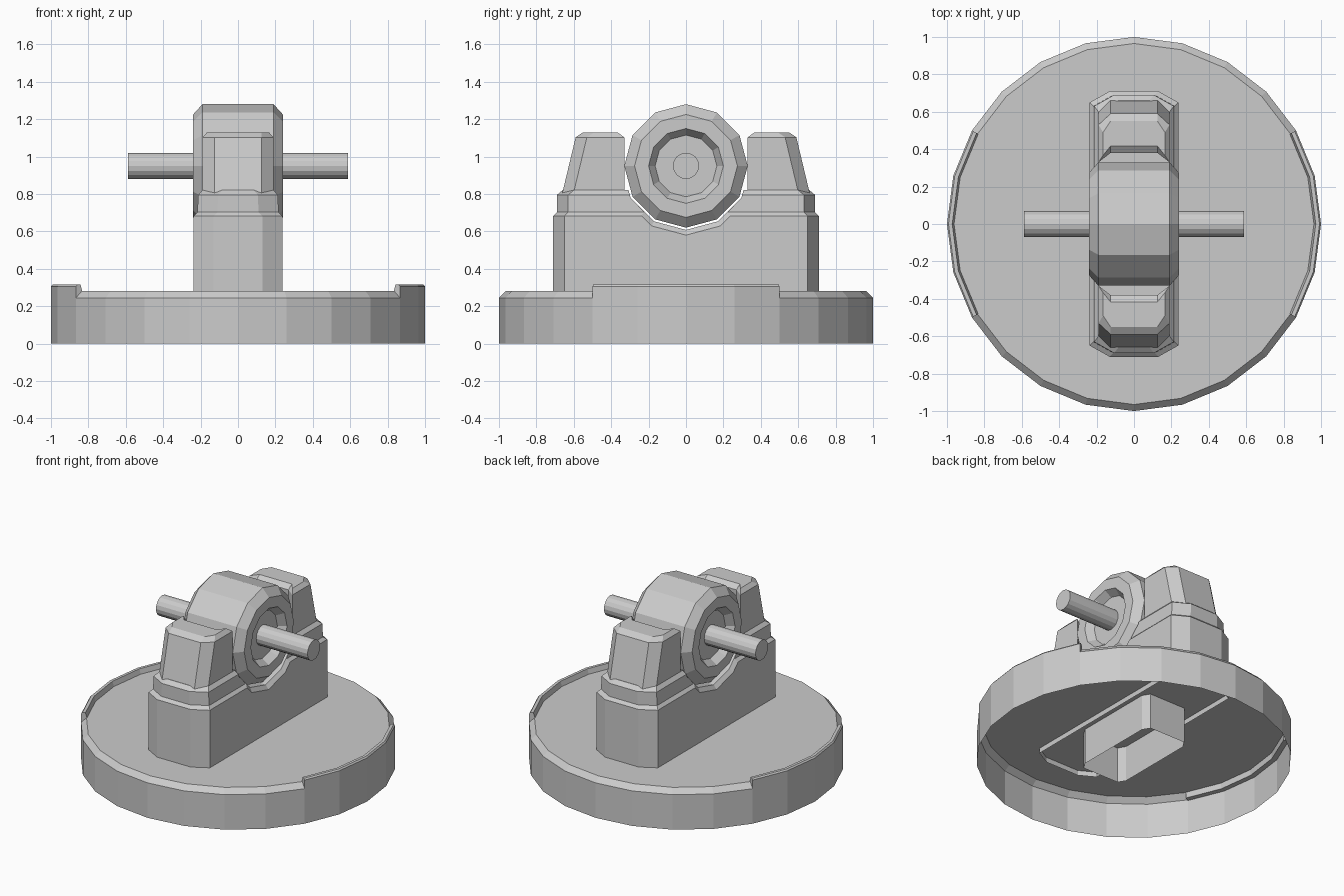
import bpy, bmesh
from math import cos, sin, pi, radians

if "Cube" in bpy.data.objects:
    bpy.data.objects.remove(bpy.data.objects["Cube"])


def loft(name, rings, cap_start=True, cap_end=True):
    """Skin a list of equal-length closed point rings."""
    bm = bmesh.new()
    vs = [[bm.verts.new(p) for p in ring] for ring in rings]
    n = len(vs[0])
    for a, b in zip(vs, vs[1:]):
        for i in range(n):
            j = (i + 1) % n
            bm.faces.new((a[i], a[j], b[j], b[i]))
    if cap_start:
        bm.faces.new(vs[0][::-1])
    if cap_end:
        bm.faces.new(vs[-1])
    bmesh.ops.recalc_face_normals(bm, faces=bm.faces)
    me = bpy.data.meshes.new(name)
    bm.to_mesh(me)
    bm.free()
    ob = bpy.data.objects.new(name, me)
    bpy.context.collection.objects.link(ob)
    return ob


def disc_z(r, z, n):
    return [(r * cos(2 * pi * i / n), r * sin(2 * pi * i / n), z) for i in range(n)]


def disc_x(x, r, n, zc=0.95):
    return [(x, r * cos(2 * pi * i / n), zc + r * sin(2 * pi * i / n)) for i in range(n)]


def octagon(x, y, z, cx=0.107, cy=0.06):
    q = [(x, y - cy), (x - cx, y), (cx - x, y), (-x, y - cy)]
    return [(a, b, z) for a, b in q] + [(-a, -b, z) for a, b in q]


# Round base, open underneath
loft("base", [disc_z(1, 0, 24), disc_z(1, 0.245, 24), disc_z(0.965, 0.28, 24)], cap_start=False)

# Raised rim segments on the left and right
section = [(1, 0.24), (1, 0.305), (0.992, 0.315), (0.972, 0.315), (0.962, 0.28), (0.965, 0.24)]
for name, mid in (("rim_right", 0), ("rim_left", 180)):
    loft(name, [[(r * cos(radians(mid + a)), r * sin(radians(mid + a)), z) for r, z in section]
                for a in (-30, -15, 0, 15, 30)])

# Stepped pedestal with a cradle cut for the wheel
pedestal = loft("pedestal", [octagon(0.237, 0.71, 0.245), octagon(0.237, 0.71, 0.683),
                             octagon(0.217, 0.69, 0.703), octagon(0.213, 0.69, 0.795),
                             octagon(0.19, 0.66, 0.82)])
cutter = loft("cradle_cutter", [disc_x(x, r, 12) for x, r in
                                ((-0.4, 0.37), (-0.237, 0.37), (-0.215, 0.342),
                                 (0.215, 0.342), (0.237, 0.37), (0.4, 0.37))])
mod = pedestal.modifiers.new("cradle", 'BOOLEAN')
mod.operation = 'DIFFERENCE'
mod.solver = 'EXACT'
mod.object = cutter
bpy.context.view_layer.objects.active = pedestal
pedestal.select_set(True)
bpy.ops.object.modifier_apply(modifier="cradle")
bpy.data.objects.remove(cutter)

# Open the pedestal's underside
bm = bmesh.new()
bm.from_mesh(pedestal.data)
bmesh.ops.delete(bm, geom=[f for f in bm.faces if f.calc_center_median().z < 0.25],
                 context='FACES_ONLY')
bm.to_mesh(pedestal.data)
bm.free()

# Socket hanging below the base plate
loft("socket", [octagon(0.17, 0.33, 0.03, 0.03, 0.05), octagon(0.17, 0.33, 0.5, 0.03, 0.05)],
     cap_start=False)


# Tapered towers in front of and behind the wheel
def tower_ring(s, z, yo, x=0.19, inset=0.0):
    xm = 0.125
    half = [(x, 0.33 + inset), (x, yo - 0.06), (xm, yo), (-xm, yo), (-x, yo - 0.06),
            (-x, 0.33 + inset), (-xm, 0.38 + inset), (xm, 0.38 + inset)]
    return [(a, b * s, z) for a, b in half]


for name, s in (("tower_front", -1), ("tower_back", 1)):
    loft(name, [tower_ring(s, 0.79, 0.665), tower_ring(s, 1.103, 0.59),
                tower_ring(s, 1.13, 0.55, 0.165, 0.037)])

# Twelve-sided wheel with recessed hubs, and its axle
side = [(0.19, 0.165), (0.24, 0.2), (0.24, 0.275), (0.19, 0.33)]
loft("wheel", [disc_x(-x, r, 12) for x, r in side] + [disc_x(x, r, 12) for x, r in side[::-1]])
loft("axle", [disc_x(-0.587, 0.07, 16), disc_x(0.587, 0.07, 16)])
